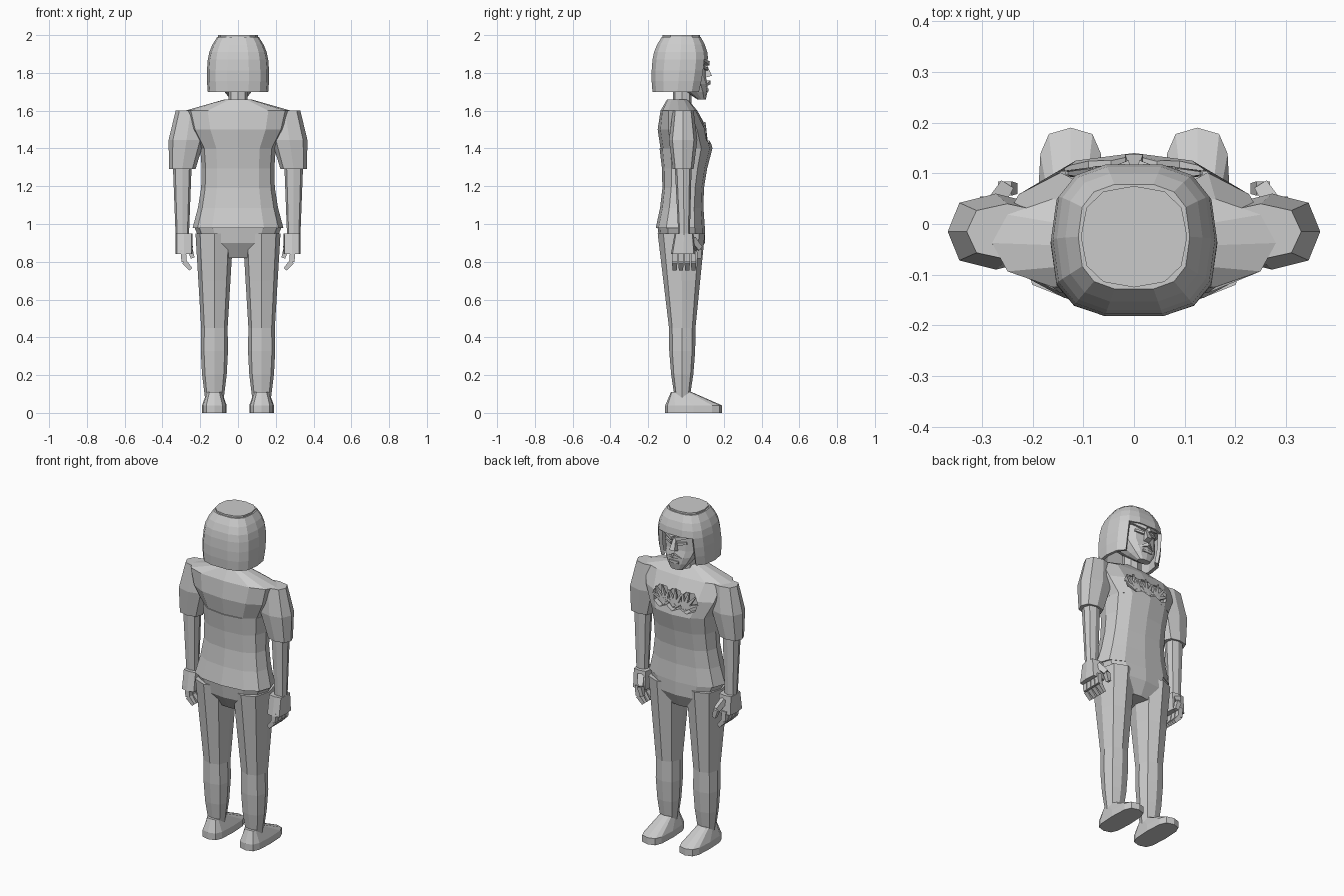
import bpy, bmesh, math
from mathutils import Vector, Matrix

default_cube = bpy.data.objects.get("Cube")
if default_cube:
    bpy.data.objects.remove(default_cube, do_unlink=True)

colour = (0.6, 0.6, 0.6, 1)
grey = bpy.data.materials.new("light grey")
grey.use_nodes = True
grey.diffuse_color = colour
grey.node_tree.nodes["Principled BSDF"].inputs["Base Color"].default_value = colour


def finish(name, bm):
    bmesh.ops.recalc_face_normals(bm, faces=bm.faces)
    mesh = bpy.data.meshes.new(name)
    bm.to_mesh(mesh)
    bm.free()
    mesh.materials.append(grey)
    part = bpy.data.objects.new(name, mesh)
    bpy.context.collection.objects.link(part)
    return part


def blend(value, t):
    """A pair runs from bottom to top; a single number stays constant."""
    if isinstance(value, tuple):
        bottom, top = value
        return bottom + (top - bottom) * t
    return value


def rounded(angle_part, square):
    return math.copysign(abs(angle_part) ** square, angle_part)


def skin(z, width, back, front, x=0, bulge=0, steps=1, sides=8, square=0.8, caps=True):
    """Stack of rounded rings whose sides swell by the bulge halfway up."""
    bm = bmesh.new()
    rings = []
    for step in range(steps + 1):
        t = step / steps
        swell = bulge * math.sin(math.pi * t)
        near, far = blend(back, t) - swell, blend(front, t) + swell
        ring = []
        for side in range(sides):
            angle = math.tau * side / sides
            across = rounded(math.cos(angle), square)
            along = rounded(math.sin(angle), square)
            ring.append(bm.verts.new((
                blend(x, t) + (blend(width, t) + swell) * across,
                (near + far) / 2 + (far - near) / 2 * along,
                blend(z, t))))
        rings.append(ring)
    for low, high in zip(rings, rings[1:]):
        for i in range(sides):
            j = (i + 1) % sides
            bm.faces.new((low[i], low[j], high[j], high[i]))
    if caps:
        bm.faces.new(rings[0])
        bm.faces.new(rings[-1])
    return bm


def loft(name, **shape):
    return finish(name, skin(**shape))


def rod(name, start, end, thick, thin, sides=4):
    """Tapered prism between two points."""
    start, end = Vector(start), Vector(end)
    axis = end - start
    bm = bmesh.new()
    bmesh.ops.create_cone(bm, cap_ends=True, segments=sides, radius1=thick,
                          radius2=thin, depth=axis.length)
    turn = Matrix.Rotation(math.pi / sides, 4, 'Z')
    aim = axis.to_track_quat('Z', 'Y').to_matrix().to_4x4()
    bm.transform(Matrix.Translation((start + end) / 2) @ aim @ turn)
    return finish(name, bm)


# Shirt: narrow waist, broad chest, sloping shoulders
loft("shirt_waist", z=(0.98, 1.4), width=(0.24, 0.2), back=(-0.16, -0.14),
     front=(0.1, 0.14), bulge=-0.025, steps=4, sides=12)
chest = loft("shirt_chest", z=(1.4, 1.6), width=(0.2, 0.28), back=-0.135,
             front=(0.14, 0.06), bulge=0.015, steps=2, sides=12)
loft("shirt_shoulders", z=(1.6, 1.66), width=(0.28, 0.07), back=(-0.135, -0.1),
     front=(0.06, 0.01), sides=12)

# Torn hollow in the chest: three lobes with ridges fanned inside
lobe_height, lobe_radius, lobe_floor = 1.48, 0.06, 0.08
for lobe in (-1, 0, 1):
    x = lobe * 0.09
    cutter = rod("chest_cutter", (x, lobe_floor, lobe_height), (x, 0.2, lobe_height),
                 lobe_radius, lobe_radius, sides=7)
    hollow = chest.modifiers.new("hollow", 'BOOLEAN')
    hollow.operation, hollow.object, hollow.solver = 'DIFFERENCE', cutter, 'EXACT'
    bpy.context.view_layer.objects.active = chest
    bpy.ops.object.modifier_apply(modifier=hollow.name)
    bpy.data.objects.remove(cutter, do_unlink=True)
    for ridge in range(5):
        angle = math.pi * ridge / 4
        tip = (x + lobe_radius * math.cos(angle), 0.1,
               lobe_height + lobe_radius * math.sin(angle))
        rod("chest_ridge", (x * 0.7, 0.1, lobe_height - 0.04), tip, 0.02, 0.005)

# Hips
loft("hips", z=(0.82, 0.98), width=(0.12, 0.23), back=(-0.09, -0.15),
     front=(0.06, 0.1), bulge=0.02, steps=2, sides=12)

for label, side in (("left", 1), ("right", -1)):
    # Trouser leg
    leg_x = side * 0.125
    loft(label + "_shin", x=leg_x, z=(0.08, 0.45), width=(0.05, 0.07),
         back=(-0.06, -0.09), front=(0.02, 0.05), bulge=0.01, steps=3)
    loft(label + "_thigh", x=leg_x, z=(0.45, 0.95), width=(0.07, 0.1),
         back=(-0.09, -0.15), front=(0.05, 0.1), steps=2)

    # Shoe: flat sole and an upper sloping from ankle to toe
    loft(label + "_sole", x=leg_x, z=(0, 0.04), width=0.065, back=-0.11,
         front=0.19, sides=12, square=0.6)
    loft(label + "_upper", x=leg_x, z=(0.04, 0.11), width=(0.065, 0.04),
         back=(-0.11, -0.08), front=(0.19, 0.03), sides=12, square=0.6)

    # Sleeve and forearm
    arm_x = side * 0.295
    loft(label + "_sleeve", x=(arm_x, side * 0.25), z=(1.29, 1.6), width=(0.07, 0.08),
         back=-0.07, front=0.04, bulge=0.02, steps=2)
    loft(label + "_forearm", x=arm_x, z=(0.93, 1.32), width=(0.035, 0.05),
         back=(-0.04, -0.06), front=(0.02, 0.03))

    # Hand with four curled fingers and a thumb
    loft(label + "_palm", x=side * 0.285, z=(0.84, 0.95), width=0.045,
         back=(-0.08, -0.06), front=(0.05, 0.04), square=0.4)
    for finger in range(4):
        y = finger / 30 - 0.06
        knuckle = (side * 0.285, y, 0.8)
        rod(label + "_finger", (side * 0.29, y, 0.86), knuckle, 0.02, 0.02)
        rod(label + "_fingertip", knuckle, (side * 0.25, y, 0.76), 0.02, 0.015)
    joint = (side * 0.255, 0.07, 0.87)
    rod(label + "_thumb", (side * 0.28, 0.03, 0.92), joint, 0.025, 0.02)
    rod(label + "_thumb_tip", joint, (side * 0.24, 0.07, 0.82), 0.02, 0.015)

    # Paired face features
    rod(label + "_brow", (side * 0.01, 0.115, 1.85), (side * 0.08, 0.09, 1.87), 0.015, 0.01)
    rod(label + "_eye", (side * 0.02, 0.11, 1.82), (side * 0.07, 0.09, 1.83), 0.01, 0.01)
    rod(label + "_moustache", (0, 0.12, 1.75), (side * 0.05, 0.1, 1.73), 0.015, 0.005)
    rod(label + "_lip", (0, 0.11, 1.71), (side * 0.03, 0.11, 1.71), 0.012, 0.01)

# Neck, head and nose
loft("neck", z=(1.6, 1.76), width=0.05, back=-0.07, front=0.03)
loft("jaw", z=(1.66, 1.78), width=(0.04, 0.11), back=(0.06, -0.1), front=0.105,
     bulge=0.01, steps=3, sides=12)
loft("skull", z=(1.78, 1.96), width=(0.11, 0.09), back=-0.1, front=(0.105, 0.08),
     bulge=0.01, steps=2, sides=12)
rod("nose", (0, 0.1, 1.85), (0, 0.12, 1.78), 0.01, 0.025)

# Bobbed hair: a shell open at the face, under a tapering dome
bob = skin(z=(1.7, 1.87), width=0.16, back=-0.18, front=(0.09, 0.12), bulge=0.005,
           steps=3, sides=14, square=0.7, caps=False)
opening = []
for face in bob.faces:
    centre = face.calc_center_median()
    if centre.y > 0 and abs(centre.x) < 0.12:
        opening.append(face)
bmesh.ops.delete(bob, geom=opening, context='FACES')
shell = finish("hair_bob", bob).modifiers.new("thickness", 'SOLIDIFY')
shell.thickness = 0.02
loft("hair_dome", z=(1.87, 1.99), width=(0.16, 0.11), back=(-0.18, -0.13),
     front=(0.12, 0.08), bulge=0.01, steps=3, sides=14, square=0.7)
loft("hair_crown", z=(1.98, 2), width=0.105, back=-0.125, front=0.075, sides=12)
